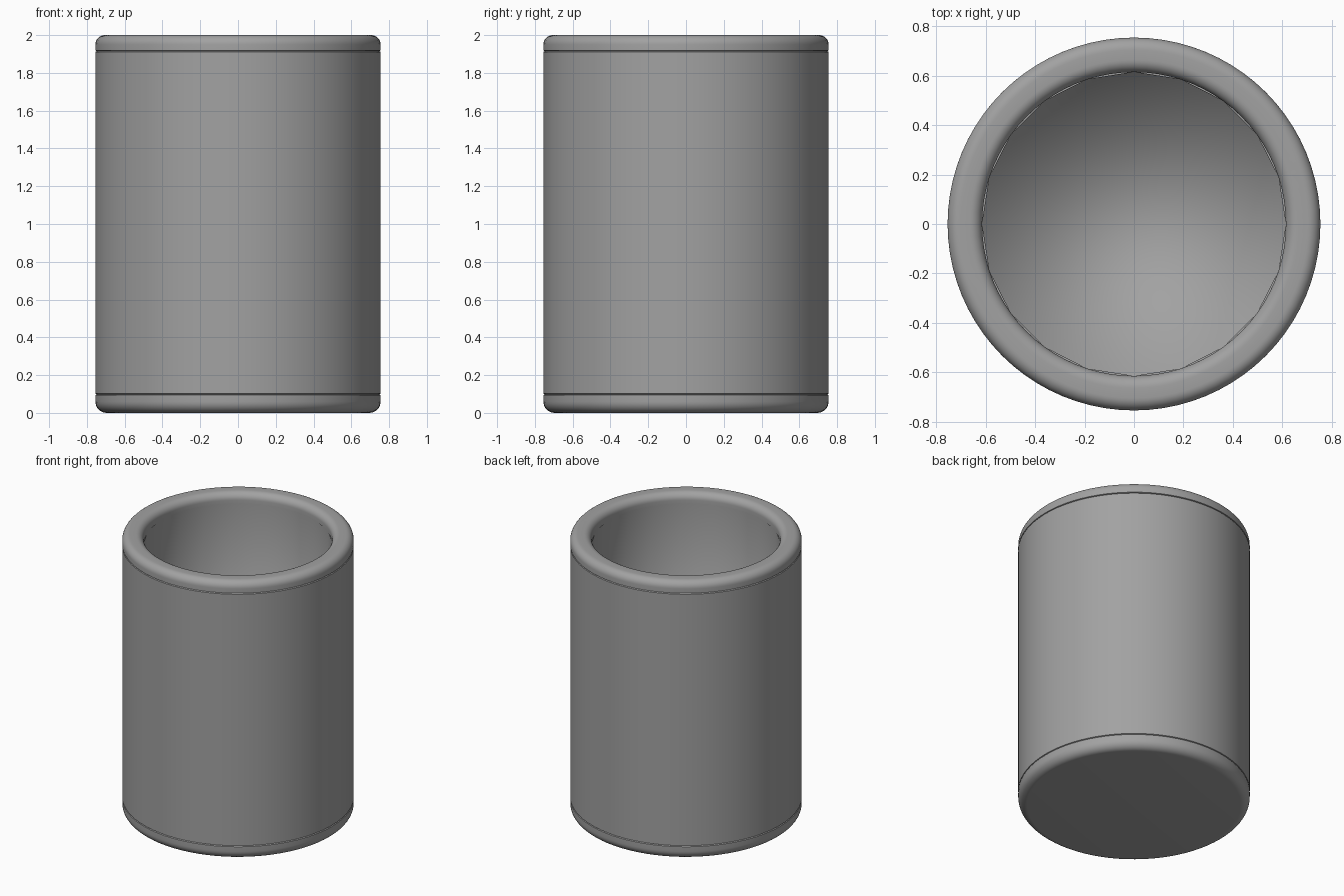
import bpy, bmesh
from math import sin, cos, pi, radians

cube = bpy.data.objects.get("Cube")
if cube:
    bpy.data.objects.remove(cube, do_unlink=True)

grey = bpy.data.materials.new("mid grey")
grey.use_nodes = True
colour = (0.36, 0.36, 0.36, 1)
grey.diffuse_color = colour
grey.node_tree.nodes["Principled BSDF"].inputs["Base Color"].default_value = colour


def arc(cr, cz, radius, start, end, steps=8):
    """Quarter-round points (radius, height) for a profile."""
    angles = [radians(start + (end - start) * i / steps) for i in range(steps + 1)]
    return [(cr + radius * cos(a), cz + radius * sin(a)) for a in angles]


def lathe(name, profile, sides, closed=False, cap_start=False, cap_end=False, angle=35):
    """Spin a profile about z; it runs upward on outward-facing walls."""
    bm = bmesh.new()
    rings = [[bm.verts.new((r * cos(2 * pi * i / sides), r * sin(2 * pi * i / sides), z))
              for i in range(sides)] for r, z in profile]
    pairs = list(zip(rings, rings[1:]))
    if closed:
        pairs.append((rings[-1], rings[0]))
    for low, high in pairs:
        for i in range(sides):
            j = (i + 1) % sides
            bm.faces.new((low[i], low[j], high[j], high[i]))
    if cap_start:
        bm.faces.new(rings[0][::-1])
    if cap_end:
        bm.faces.new(rings[-1])
    mesh = bpy.data.meshes.new(name)
    bm.to_mesh(mesh)
    bm.free()
    mesh.materials.append(grey)
    obj = bpy.data.objects.new(name, mesh)
    bpy.context.collection.objects.link(obj)
    bpy.ops.object.select_all(action='DESELECT')
    obj.select_set(True)
    bpy.context.view_layer.objects.active = obj
    bpy.ops.object.shade_smooth_by_angle(angle=radians(angle))
    return obj


OUTER, INNER = 0.755, 0.615

# Rounded base disc
base = arc(OUTER - 0.06, 0.06, 0.06, -90, 0) + [(OUTER, 0.094), (OUTER - 0.008, 0.098)]
lathe("base", base, 80, cap_start=True)

# Straight outer wall, its ends tucked in to leave a fine seam
wall = [(OUTER - 0.008, 0.098), (OUTER, 0.102), (OUTER, 1.911), (OUTER - 0.008, 1.915)]
lathe("outer_wall", wall, 80)

# Rounded rim ring
rim = ([(INNER, 1.919), (OUTER - 0.008, 1.915), (OUTER, 1.919)]
       + arc(OUTER - 0.05, 1.95, 0.05, 0, 90)
       + arc(INNER + 0.05, 1.95, 0.05, 90, 180))
lathe("rim", rim, 80, closed=True)

# Inner lining with a flat floor, softly shaded throughout
lining = [(INNER + 0.002, 1.93), (INNER, 0.14)]
lathe("inner_lining", lining, 20, cap_end=True, angle=120)
